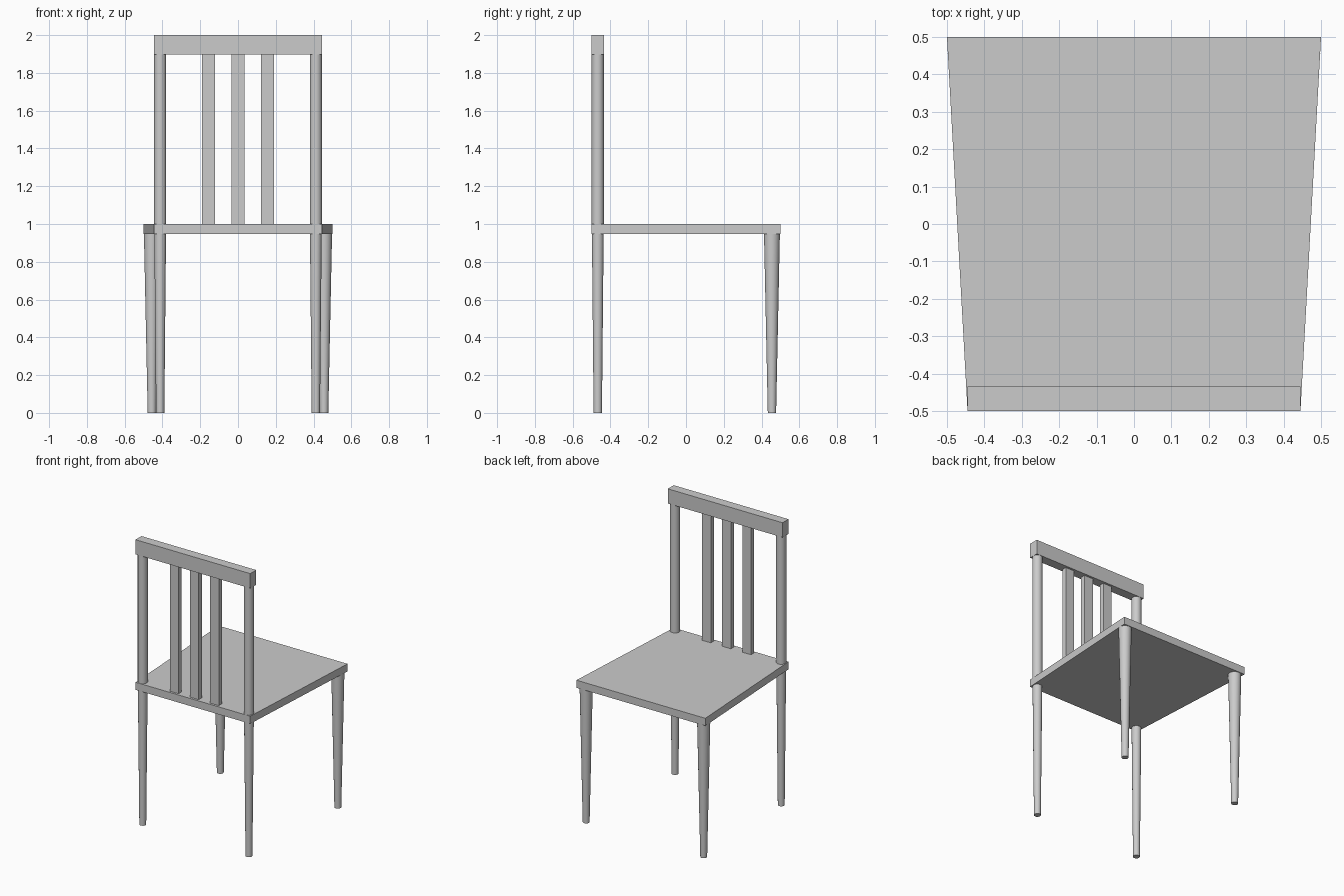
import bpy
import bmesh
import math
from mathutils import Matrix

cube = bpy.data.objects.get("Cube")
if cube:
    bpy.data.objects.remove(cube, do_unlink=True)

# One plain grey for the whole chair
grey = bpy.data.materials.new("plain grey")
grey.use_nodes = True
colour = (0.6, 0.6, 0.6, 1)
grey.diffuse_color = colour
grey.node_tree.nodes["Principled BSDF"].inputs["Base Color"].default_value = colour


def finish(name, bm):
    bmesh.ops.recalc_face_normals(bm, faces=bm.faces)
    mesh = bpy.data.meshes.new(name)
    bm.to_mesh(mesh)
    bm.free()
    mesh.materials.append(grey)
    obj = bpy.data.objects.new(name, mesh)
    bpy.context.collection.objects.link(obj)
    return obj


def box(name, size, centre):
    bm = bmesh.new()
    matrix = Matrix.Translation(centre) @ Matrix.Diagonal((*size, 1))
    bmesh.ops.create_cube(bm, size=1, matrix=matrix)
    return finish(name, bm)


def round_bar(name, x, y, bottom, top, r_bottom, r_top):
    bm = bmesh.new()
    bmesh.ops.create_cone(
        bm, cap_ends=True, segments=24, radius1=r_bottom, radius2=r_top,
        depth=top - bottom, matrix=Matrix.Translation((x, y, (bottom + top) / 2)))
    obj = finish(name, bm)
    bpy.ops.object.select_all(action="DESELECT")
    obj.select_set(True)
    bpy.context.view_layer.objects.active = obj
    bpy.ops.object.shade_smooth_by_angle(angle=math.radians(40))


SEAT_BOTTOM, SEAT_TOP = 0.947, 1.0
RAIL_BOTTOM = 1.897
BACK_Y = -0.467

# Seat: a slab that narrows toward the backrest
bm = bmesh.new()
outline = [(-0.445, -0.5), (0.445, -0.5), (0.5, 0.5), (-0.5, 0.5)]
slab = bm.faces.new([bm.verts.new((x, y, SEAT_BOTTOM)) for x, y in outline])
grown = bmesh.ops.extrude_face_region(bm, geom=[slab], use_keep_orig=True)
for v in grown["geom"]:
    if isinstance(v, bmesh.types.BMVert):
        v.co.z = SEAT_TOP
finish("seat", bm)

# Tapered legs and straight backrest posts, mirrored left and right
for side, s in (("left", 1), ("right", -1)):
    round_bar(f"backrest_leg_{side}", s * 0.412, BACK_Y, 0, SEAT_BOTTOM, 0.022, 0.031)
    round_bar(f"knee_leg_{side}", s * 0.456, 0.455, 0, SEAT_BOTTOM, 0.022, 0.042)
    round_bar(f"backrest_post_{side}", s * 0.412, BACK_Y, SEAT_TOP, RAIL_BOTTOM, 0.032, 0.032)

# Top rail
box("top_rail", (0.89, 0.066, 2 - RAIL_BOTTOM), (0, BACK_Y, (2 + RAIL_BOTTOM) / 2))

# Three upright slats
for name, x in (("left", 0.156), ("middle", 0), ("right", -0.156)):
    box(f"slat_{name}", (0.068, 0.035, RAIL_BOTTOM - SEAT_TOP),
        (x, BACK_Y, (RAIL_BOTTOM + SEAT_TOP) / 2))
